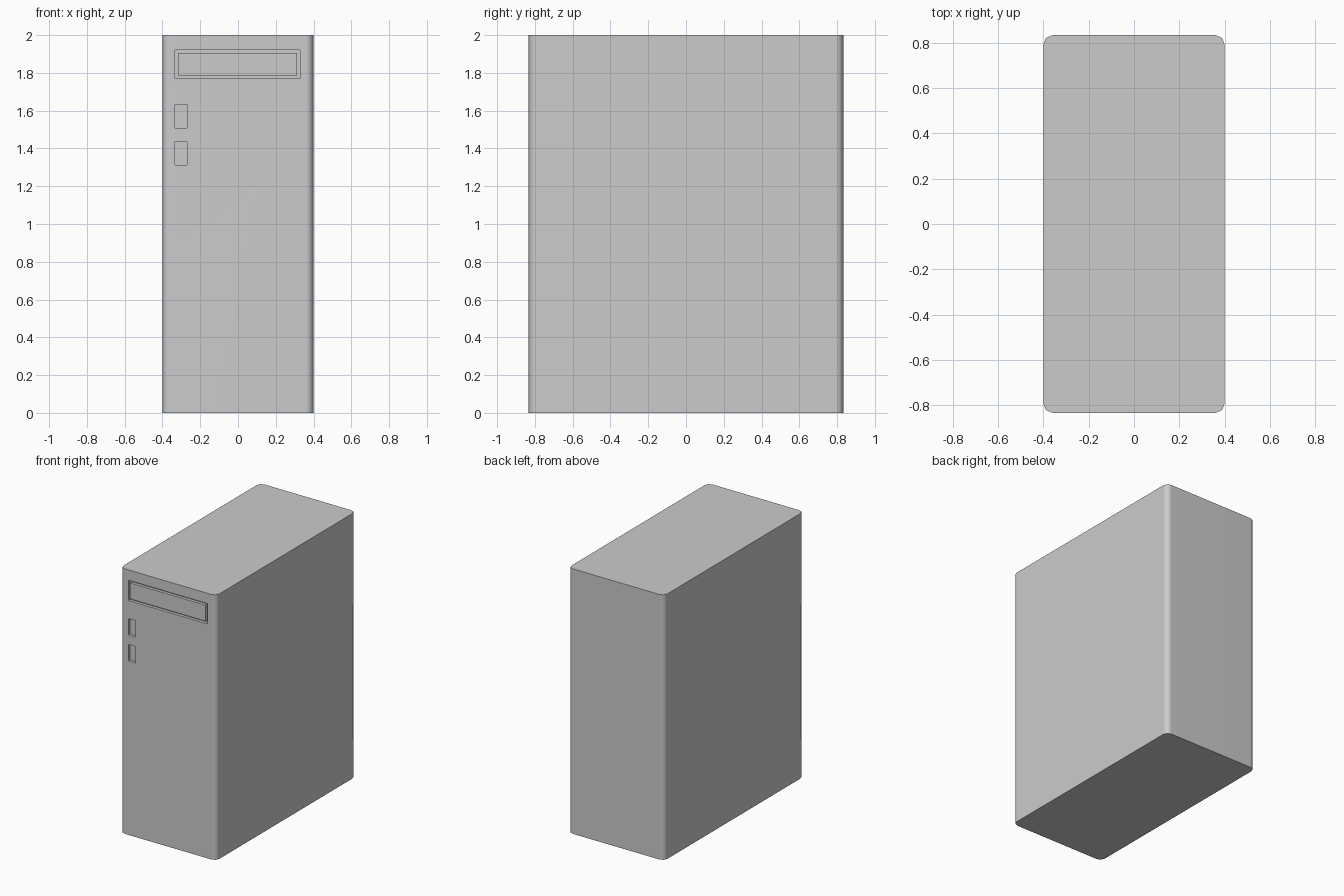
import bpy, bmesh, math

if "Cube" in bpy.data.objects:
    bpy.data.objects.remove(bpy.data.objects["Cube"])

W, D, H = 0.4, 0.833, 2.0      # half width, half depth, height
RECESS = 0.022                 # depth of the front openings


def box(name, x0, x1, y0, y1, z0, z1):
    bm = bmesh.new()
    bmesh.ops.create_cube(bm, size=1)
    for v in bm.verts:
        v.co = ((x0, x1)[v.co.x > 0], (y0, y1)[v.co.y > 0], (z0, z1)[v.co.z > 0])
    mesh = bpy.data.meshes.new(name)
    bm.to_mesh(mesh)
    bm.free()
    obj = bpy.data.objects.new(name, mesh)
    bpy.context.collection.objects.link(obj)
    return obj


def activate(obj):
    bpy.ops.object.select_all(action='DESELECT')
    obj.select_set(True)
    bpy.context.view_layer.objects.active = obj


# Case with chamfer-rounded vertical corners
case = box("computer_case", -W, W, -D, D, 0, H)
bm = bmesh.new()
bm.from_mesh(case.data)
corners = [e for e in bm.edges
           if abs(e.verts[0].co.z - e.verts[1].co.z) > 1]
bmesh.ops.bevel(bm, geom=corners, offset=0.04, segments=2, profile=0.5,
                affect='EDGES')
bm.to_mesh(case.data)
bm.free()

# Front openings: drive bay and two port slots
openings = [
    ("drive_bay", -0.333, 0.328, 1.769, 1.922),
    ("upper_port", -0.333, -0.271, 1.508, 1.632),
    ("lower_port", -0.333, -0.271, 1.313, 1.437),
]
activate(case)
for name, x0, x1, z0, z1 in openings:
    cutter = box(name + "_cutter", x0, x1, -D - 0.1, -D + RECESS, z0, z1)
    cutter.hide_render = True
    mod = case.modifiers.new(name, 'BOOLEAN')
    mod.operation = 'DIFFERENCE'
    mod.solver = 'EXACT'
    mod.object = cutter
    bpy.ops.object.modifier_apply(modifier=mod.name)
    bpy.data.objects.remove(cutter)

# Smooth corners, flat panels
bpy.ops.object.shade_smooth_by_angle(angle=math.radians(50))
case.modifiers.new("panel_normals", 'WEIGHTED_NORMAL').keep_sharp = True

# Drive tray, flush with the front inside its bay
box("drive_tray", -0.317, 0.312, -D, -D + RECESS, 1.785, 1.906)
